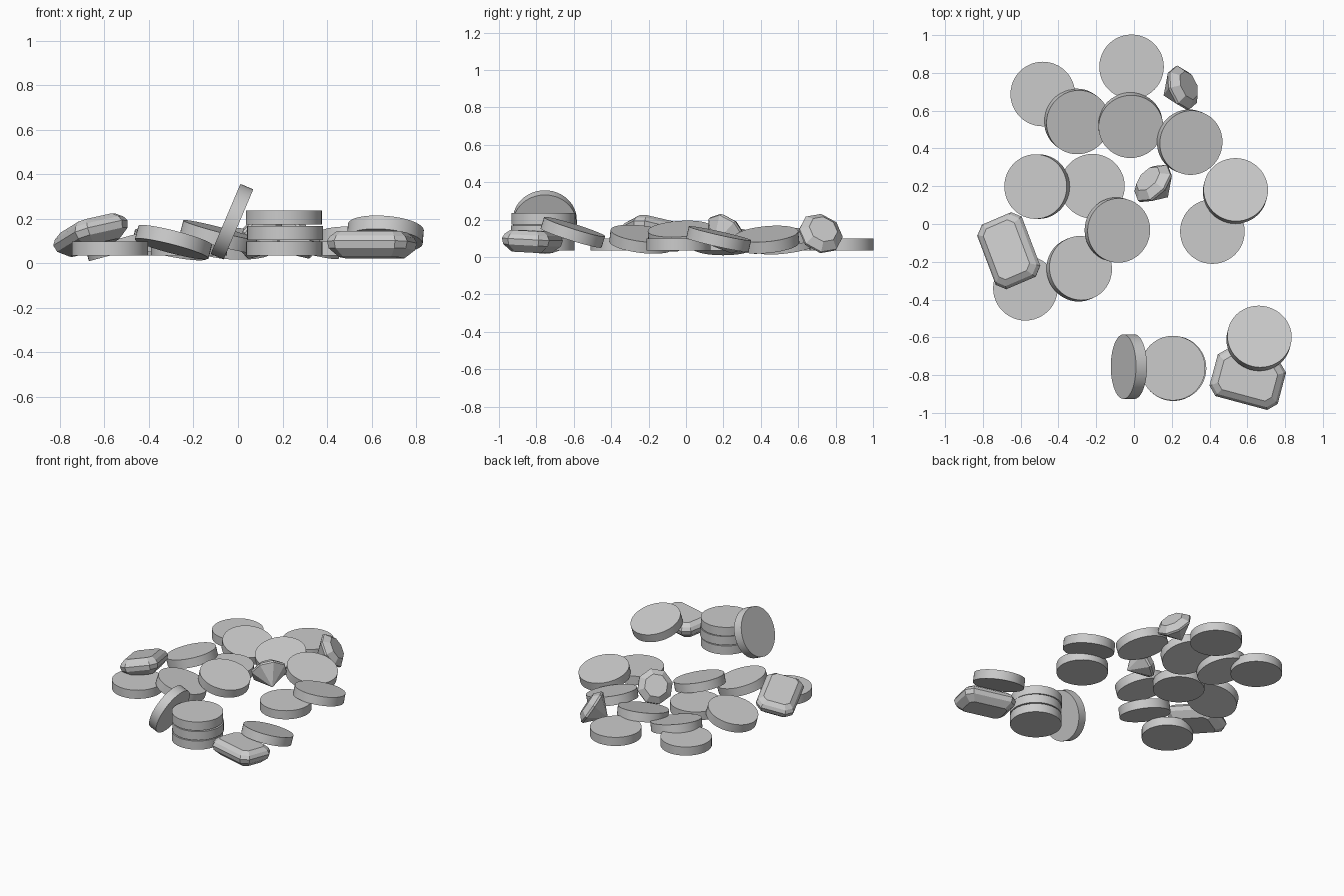
import bpy, bmesh, math
from mathutils import Matrix, Vector

if "Cube" in bpy.data.objects:
    bpy.data.objects.remove(bpy.data.objects["Cube"])

R, T = 0.171, 0.063      # coin radius and thickness


def place(name, rings, loc, lean=0, tilt=0, spin=0, smooth=False):
    """Loft rings of points into a closed solid; its axis tips by `tilt` towards heading `lean`."""
    bm = bmesh.new()
    loops = [[bm.verts.new(p) for p in ring] for ring in rings]
    for a, b in zip(loops, loops[1:]):
        n = max(len(a), len(b))
        for i in range(n):
            j = (i + 1) % n
            if len(a) == 1:
                bm.faces.new((a[0], b[j], b[i]))
            else:
                bm.faces.new((a[i], a[j], b[j], b[i]))
    for loop in (loops[0], loops[-1]):
        if len(loop) > 2:
            bm.faces.new(loop)
    bmesh.ops.recalc_face_normals(bm, faces=bm.faces)
    mesh = bpy.data.meshes.new(name)
    bm.to_mesh(mesh)
    bm.free()
    ob = bpy.data.objects.new(name, mesh)
    bpy.context.collection.objects.link(ob)
    h = math.radians(lean)
    axis = Vector((-math.sin(h), math.cos(h), 0))
    ob.matrix_world = (Matrix.Translation(loc)
                       @ Matrix.Rotation(math.radians(tilt), 4, axis)
                       @ Matrix.Rotation(math.radians(spin), 4, 'Z'))
    if smooth:
        bpy.ops.object.select_all(action='DESELECT')
        ob.select_set(True)
        bpy.context.view_layer.objects.active = ob
        bpy.ops.object.shade_smooth_by_angle(angle=math.radians(30))
    return ob


def circle(r, z, n):
    return [(r * math.cos(2 * math.pi * i / n), r * math.sin(2 * math.pi * i / n), z)
            for i in range(n)]


def cut_rect(inset, z, cut=0.045):
    """Rectangle with cut corners."""
    x, y = 0.187 - inset, 0.131 - inset
    c = cut - inset * 0.4
    return [(x, y - c, z), (x - c, y, z), (c - x, y, z), (-x, y - c, z),
            (-x, c - y, z), (c - x, -y, z), (x - c, -y, z), (x, c - y, z)]


def coin(name, x, y, z=0.067, lean=0, tilt=0):
    place(name, [circle(R, -T / 2, 48), circle(R, T / 2, 48)], (x, y, z), lean, tilt, smooth=True)


# Coins lying flat
for i, (x, y) in enumerate([(-0.013, 0.832), (-0.483, 0.688), (-0.22, 0.2),
                            (-0.575, -0.34), (0.415, -0.04)]):
    coin(f"flat_coin_{i + 1}", x, y)

# Coins leaning on their neighbours: x, y, z, heading, tilt
leaning = [(-0.302, 0.543, 0.085, -35, 14), (-0.018, 0.523, 0.088, -80, 14),
           (0.295, 0.433, 0.093, -20, 15), (-0.513, 0.198, 0.084, 180, 15),
           (-0.29, -0.237, 0.095, 25, 16), (-0.088, -0.032, 0.12, -15, 15),
           (0.537, 0.175, 0.096, 75, 13), (0.662, -0.605, 0.132, 75, 18)]
for i, c in enumerate(leaning):
    coin(f"leaning_coin_{i + 1}", *c)

# Stack of three, and a coin propped up against it
for i, (dx, dy) in enumerate([(0, 0), (0.004, 0.002), (-0.002, 0.003)]):
    coin(f"stack_coin_{i + 1}", 0.208 + dx, -0.766 + dy, 0.067 + 0.069 * i)
coin("propped_coin", -0.027, -0.755, 0.187, 180, 67)

# Step-cut rectangular gems
step_cut = [cut_rect(0.05, -0.058), cut_rect(0.008, -0.02),
            cut_rect(0, 0.012), cut_rect(0.012, 0.035), cut_rect(0.04, 0.058)]
place("rectangular_gem_left", step_cut, (-0.66, -0.143, 0.125), 155, 17, -68)
place("rectangular_gem_right", step_cut, (0.602, -0.822, 0.083), 75, 3, -15)

# Round gems: point, girdle, table
round_cut = [[(0, 0, -0.125)], circle(0.122, -0.006, 8), circle(0.122, 0.008, 8),
             circle(0.08, 0.045, 8)]
place("round_gem_back", round_cut, (0.255, 0.72, 0.125), 22, 58, 10)
place("round_gem_middle", round_cut, (0.102, 0.214, 0.125), 137, 58, 10)
